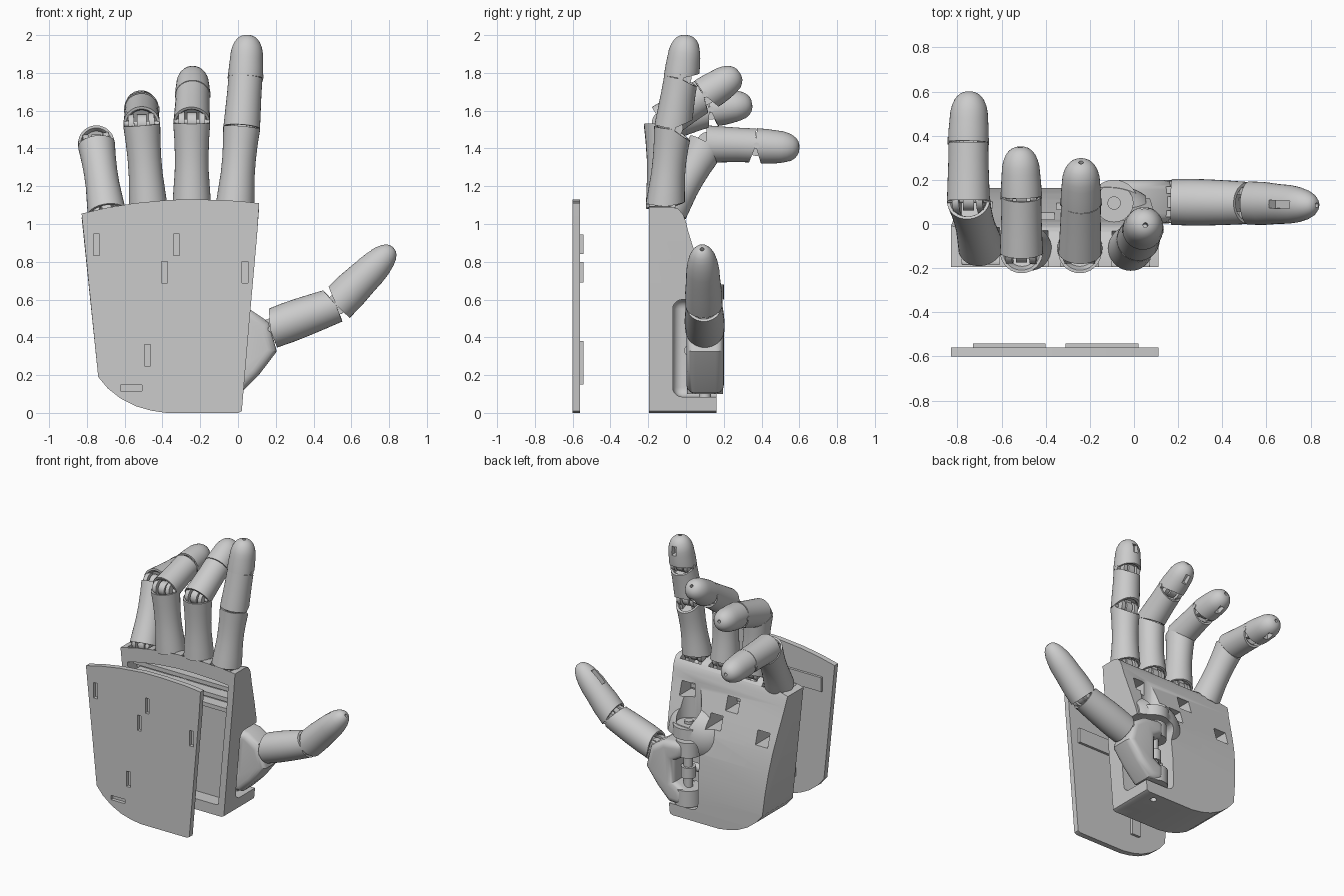
import bpy, bmesh, math
from mathutils import Vector, Matrix

if "Cube" in bpy.data.objects:
    bpy.data.objects.remove(bpy.data.objects["Cube"])


def make(name, bm, mat=None):
    bmesh.ops.recalc_face_normals(bm, faces=bm.faces)
    me = bpy.data.meshes.new(name)
    bm.to_mesh(me)
    bm.free()
    ob = bpy.data.objects.new(name, me)
    bpy.context.collection.objects.link(ob)
    if mat:
        me.transform(mat)
    return ob


def prism(name, pts, lo, hi, axis='y'):
    """Extrude a 2D profile: (x,z) along y, or (y,z) along x."""
    bm = bmesh.new()
    put = (lambda p, d: (p[0], d, p[1])) if axis == 'y' else (lambda p, d: (d, p[0], p[1]))
    skin(bm, [[bm.verts.new(put(p, d)) for p in pts] for d in (lo, hi)])
    return make(name, bm)


def skin(bm, rings):
    for a, b in zip(rings, rings[1:]):
        for i in range(len(a)):
            j = (i + 1) % len(a)
            bm.faces.new((a[i], a[j], b[j], b[i]))
    bm.faces.new(rings[0])
    bm.faces.new(rings[-1])


def add_box(bm, lo, hi):
    lo, hi = Vector(lo), Vector(hi)
    m = Matrix.Translation((lo + hi) / 2) @ Matrix.Diagonal((*(hi - lo), 1))
    bmesh.ops.create_cube(bm, size=1, matrix=m)


def add_cyl(bm, r, depth, loc, rot=None, seg=24):
    m = Matrix.Translation(loc) @ (rot or Matrix())
    bmesh.ops.create_cone(bm, cap_ends=True, segments=seg, radius1=r, radius2=r, depth=depth, matrix=m)


def boxes(name, lst):
    bm = bmesh.new()
    for lo, hi in lst:
        add_box(bm, lo, hi)
    return make(name, bm)


def apply(ob, kind, **kw):
    m = ob.modifiers.new(kind, kind)
    for k, v in kw.items():
        setattr(m, k, v)
    bpy.context.view_layer.objects.active = ob
    bpy.ops.object.modifier_apply(modifier=m.name)


def boolean(ob, other, op='DIFFERENCE'):
    apply(ob, 'BOOLEAN', object=other, operation=op, solver='EXACT')
    bpy.data.objects.remove(other)


ROTX = Matrix.Rotation(math.pi / 2, 4, 'Y')      # cylinder along x


def frame(a, b, width):
    z = (b - a).normalized()
    y = z.cross(width).normalized()              # palm side
    x = y.cross(z)
    m = Matrix((x, y, z)).transposed().to_4x4()
    m.translation = a
    return m


def segment(name, a, b, width, radii, tip=False, k0=.5, k1=.5):
    """Hollow-ended finger shell with a V cut on the palm side of each joint."""
    L, n = (b - a).length, 36
    m = frame(a, b, width)
    cnt, body = len(radii) - 1, .45 if tip else 1
    rows = [(t, radii[0] * s) for t, s in ((.12, .7), (.03, .78), (0, .86))]   # recessed lower end
    rows += [(body * i / cnt, r) for i, r in enumerate(radii)]
    if tip:
        rows += [(body + (1 - body) * math.sin(q), radii[-1] * math.cos(q) ** .8)
                 for q in [math.radians(v) for v in (15, 30, 45, 58, 70, 80, 87)]]
    else:
        rows += [(t, radii[-1] * s) for t, s in ((1, .86), (.97, .78), (.9, .7))]
    bm = bmesh.new()
    rings = []
    for t, r in rows:
        ring = []
        for i in range(n):
            q = 2 * math.pi * i / n
            x, y = r * math.cos(q), r * math.sin(q)
            cut = max(0, y)
            lo = -.004 + k0 * cut
            if tip:
                z = lo * max(0, 1 - 2 * t) + L * t
            else:
                z = lo * (1 - t) + (L - .006 - k1 * cut) * t
            ring.append(bm.verts.new((x, y, z)))
        rings.append(ring)
    skin(bm, rings)
    ob = make(name, bm, m)
    if tip:                                      # pad slot and tendon hole
        bm = bmesh.new()
        add_box(bm, (-.018, .045, .5 * L), (.018, .15, .78 * L))
        add_cyl(bm, .011, .1, (0, -.01, L), seg=16)
        boolean(ob, make('cutter', bm, m))
    return ob


def hinge(name, j, before, after, width):
    """Barrel, pin and lugs joining two segments."""
    bm = bmesh.new()
    add_cyl(bm, .05, .05, (0, 0, 0), ROTX)
    add_cyl(bm, .016, .188, (0, 0, 0), ROTX)
    add_box(bm, (-.025, -.04, 0), (.025, .035, .1))
    make(name + '_inner', bm, frame(j, after, width))
    bm = bmesh.new()
    for s in (-1, 1):
        add_cyl(bm, .055, .03, (s * .054, 0, 0), ROTX)
        add_box(bm, (s * .054 - .015, -.05, -.1), (s * .054 + .015, .04, 0))
    make(name + '_lugs', bm, frame(j, j + (j - before), width))


def digit(name, pts, width, finger=True):
    p = [Vector(v) for v in pts]
    w = Vector(width)
    R = [(.102, .096, .09, .089, .092, .098), (.097, .094, .091, .09), (.092, .091, .087)]
    K = [.25, .6, .35, 0]                        # cut steepness per joint
    if not finger:
        R, K = [(.104, .106, .104, .1, .095), (.098, .097, .09)], [.3, .4, 0]
    prev = p[0] - Vector((0, 0, .3)) if finger else Vector((.02, .1, .3))
    last = len(p) - 2
    for i in range(last + 1):
        segment(f'{name}_segment_{i + 1}', p[i], p[i + 1], w, R[i], i == last, K[i], K[i + 1])
        hinge(f'{name}_hinge_{i + 1}', p[i], prev, p[i + 1], w)
        prev = p[i]


# Fingers
fingers = {
    'index': [(-.015, -.11, 1.105), (.02, -.07, 1.515), (.04, -.025, 1.78), (.052, .005, 2.0)],
    'middle': [(-.245, -.11, 1.11), (-.245, -.125, 1.54), (-.24, .1, 1.685), (-.24, .285, 1.80)],
    'ring': [(-.475, -.11, 1.09), (-.51, -.125, 1.53), (-.51, .13, 1.607), (-.515, .35, 1.635)],
    'little': [(-.695, -.1, 1.06), (-.75, .11, 1.425), (-.75, .375, 1.415), (-.745, .6, 1.40)],
}
for n, p in fingers.items():
    digit(n, p, (1, 0, 0))

# Thumb, bending in the x-z plane
digit('thumb', [(.175, .1, .445), (.525, .095, .575), (.822, .085, .875)], (0, 1, 0), False)

# Thumb base yoke and its vertical shaft
yoke = prism('thumb_yoke', [(-.1, .1), (.015, .105), (.11, .2), (.205, .325), (.165, .48), (.06, .55), (-.1, .57),
                            (-.1, .46), (-.03, .42), (-.03, .26), (-.1, .22)], .003, .2)
apply(yoke, 'BEVEL', width=.045, segments=5, limit_method='ANGLE', angle_limit=1.1)
bm = bmesh.new()
add_cyl(bm, .085, .11, (-.09, .1, .515), seg=40)
add_cyl(bm, .095, .12, (-.09, .1, .16), seg=40)
make('thumb_collars', bm)
bm = bmesh.new()
add_cyl(bm, .032, .56, (-.09, .1, .35))
add_cyl(bm, .05, .08, (-.09, .1, .33))
add_cyl(bm, .03, .2, (-.15, .02, .33), ROTX)
make('thumb_shaft', bm)

# Shared outline of the palm and back plate
low = [(-.74, .19), (-.69, .13), (-.62, .075), (-.54, .035), (-.46, .012), (-.38, 0), (.0, 0), (.02, .01),
       (.06, .48), (.1, .93)]
top = [(.112, 1.11), (0, 1.122), (-.2, 1.13), (-.36, 1.128), (-.55, 1.11), (-.7, 1.085), (-.828, 1.055)]
outline = low + top

# Palm: outline intersected with a side profile
palm = prism('palm', low + [(x, z - .02) for x, z in top], -.195, .3)
side = prism('side', [(-.3, -.1), (.158, -.1), (.162, .08), (.162, .2), (.155, .35), (.138, .5), (.11, .64),
                      (.075, .76), (.04, .87), (.012, .96), (0, 1.01), (-.015, 1.05), (-.04, 1.08), (-.3, 1.16)],
             -1, 1, 'x')
boolean(palm, side, 'INTERSECT')

# Flared boss carrying the top of the thumb shaft
bm = bmesh.new()
add_cyl(bm, .11, .16, (-.09, .09, .6), seg=48)
boolean(palm, make('boss', bm), 'UNION')
bm = bmesh.new()
bmesh.ops.create_uvsphere(bm, u_segments=40, v_segments=24, radius=1,
                          matrix=Matrix.Translation((-.12, .03, .6)) @ Matrix.Diagonal((.23, .15, .2, 1)))
flare = make('flare', bm)
boolean(flare, boxes('flare_trim', [((.055, -1, 0), (1, 1, 1)), ((-1, -1, -1), (1, -.12, 2))]))
boolean(palm, flare, 'UNION')

# Thumb recess, square windows, finger cradles and hollow back
recess = boxes('recess', [((-.21, -.07, .085), (.3, .4, .6))])
apply(recess, 'BEVEL', width=.05, segments=5)
boolean(palm, recess)
bm = bmesh.new()
add_cyl(bm, .085, .3, (-.09, .095, .835), seg=40)    # counterbore above the boss
boolean(palm, make('counterbore', bm))
boolean(palm, boxes('windows', [((x - .05, -.15, z - .05), (x + .05, .3, z + .05))
                                for x, z in ((-.03, .89), (-.41, .88), (-.3, .74), (-.69, .72))]))
bm = bmesh.new()
for p in fingers.values():
    add_cyl(bm, .085, .17, p[0], ROTX, 32)
boolean(palm, make('cradles', bm))
boolean(palm, prism('hollow', [(-.36 + (x + .36) * .88, .53 + (z - .55) * .82) for x, z in outline], -.4, -.09))
bm = bmesh.new()
add_cyl(bm, .022, .08, (-.09, .095, .0))
boolean(palm, make('screw_hole', bm))
bm = bmesh.new()
add_cyl(bm, .03, .03, (-.09, .095, .69))
make('shaft_screw', bm)

# Ribs and tendon rails inside the palm
boxes('palm_rails', [((-.74, -.17, z), (.05, -.085, z + .03)) for z in (.93, .85, .77)]
      + [((-.45, -.17, .1), (-.42, -.085, .77))])

# Back plate with slots and inner pads
plate = prism('back_plate', outline, -.6, -.56)
slots = [(-.75, .89, 0), (-.325, .89, 0), (-.39, .745, 0), (.037, .745, 0), (-.48, .305, 0), (-.565, .132, 1)]
boolean(plate, boxes('slots', [((x - (.057 if h else .016), -.7, z - (.016 if h else .057)),
                                (x + (.057 if h else .016), -.575, z + (.016 if h else .057)))
                               for x, z, h in slots]))
boxes('plate_pads', [((-.73, -.565, .84), (-.4, -.542, .945)), ((-.31, -.565, .69), (.02, -.542, .8)),
                     ((-.51, -.565, .15), (-.44, -.542, .38))])

# Shading
for ob in bpy.data.objects:
    bpy.ops.object.select_all(action='DESELECT')
    ob.select_set(True)
    bpy.context.view_layer.objects.active = ob
    bpy.ops.object.shade_smooth_by_angle(angle=math.radians(35))
